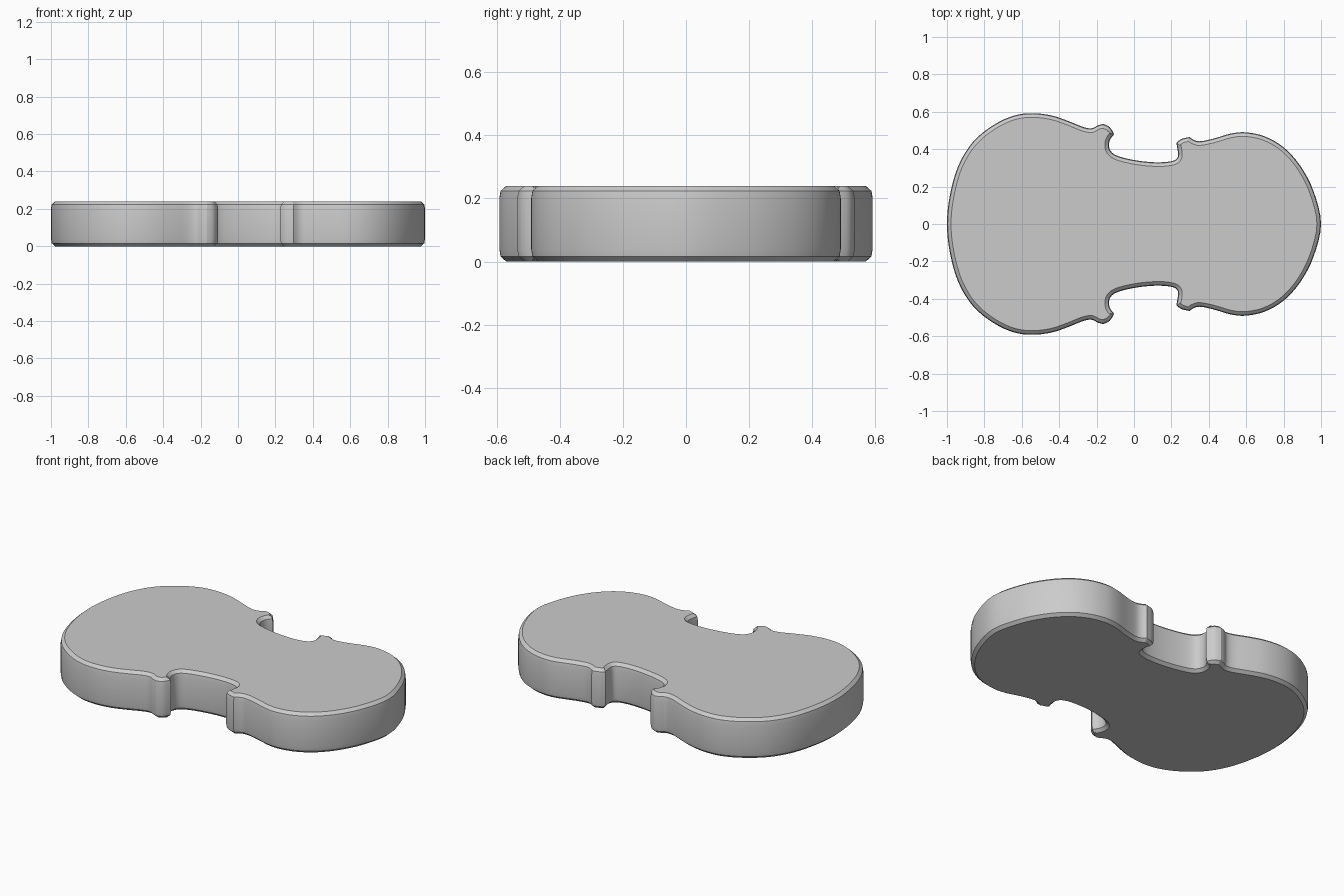
import bpy
import bmesh
import math
from mathutils import Vector

cube = bpy.data.objects.get("Cube")
if cube:
    bpy.data.objects.remove(cube, do_unlink=True)

HEIGHT = 0.24
STEPS = 4

# Half outline, split into smooth runs that meet at sharp corners
lower_bout = [(-1, 0), (-.985, .15), (-.94, .31), (-.86, .44), (-.75, .53),
              (-.64, .58), (-.54, .592), (-.44, .58), (-.35, .55), (-.27, .518),
              (-.225, .512), (-.195, .527), (-.165, .535)]
lower_tip = [(-.165, .535), (-.13, .518), (-.106, .48)]
waist = [(-.106, .48), (-.13, .445), (-.13, .4), (-.095, .367), (0, .342),
         (.11, .33), (.2, .336), (.235, .362), (.226, .435)]
upper_tip = [(.226, .435), (.255, .455), (.297, .465)]
upper_bout = [(.297, .465), (.325, .447), (.36, .443), (.43, .458), (.52, .484),
              (.6, .49), (.7, .468), (.8, .41), (.89, .31), (.96, .175), (1, 0)]


def mirrored(p):
    return Vector((p.x, -p.y))


def smooth_run(points):
    """Catmull-Rom curve through the points, without the last one."""
    pts = [Vector(p) for p in points]
    first = mirrored(pts[1]) if pts[0].y == 0 else pts[0]
    last = mirrored(pts[-2]) if pts[-1].y == 0 else pts[-1]
    pts = [first] + pts + [last]
    result = []
    for a, b, c, d in zip(pts, pts[1:], pts[2:], pts[3:]):
        for i in range(STEPS):
            t = i / STEPS
            result.append(0.5 * (2 * b + (c - a) * t + (2 * a - 5 * b + 4 * c - d) * t ** 2
                                 + (3 * b - a - 3 * c + d) * t ** 3))
    return result


def inset(loop, distance):
    """Move a counter-clockwise loop inwards with mitred corners."""
    result = []
    for i, p in enumerate(loop):
        before = (p - loop[i - 1]).normalized()
        after = (loop[(i + 1) % len(loop)] - p).normalized()
        n1 = Vector((-before.y, before.x))
        n2 = Vector((-after.y, after.x))
        result.append(p + (n1 + n2) * distance / max(1 + n1.dot(n2), 0.5))
    return result


# Full outline, mirrored across the long axis
half = []
for run in (lower_bout, lower_tip, waist, upper_tip, upper_bout):
    half += smooth_run(run)
half.append(Vector((1, 0)))
outline = [mirrored(p) for p in half] + half[-2:0:-1]

# Stacked rings: eased lower edge, straight sides, eased upper edge
edge = [(.022, 0), (.004, .016), (0, .04)]
levels = edge + [(d, HEIGHT - z) for d, z in reversed(edge)]
bm = bmesh.new()
rings = [[bm.verts.new((p.x, p.y, z)) for p in inset(outline, d)] for d, z in levels]
count = len(outline)
for low, high in zip(rings, rings[1:]):
    for i in range(count):
        j = (i + 1) % count
        bm.faces.new((low[i], low[j], high[j], high[i]))
bm.faces.new(rings[0][::-1])
bm.faces.new(rings[-1])
mesh = bpy.data.meshes.new("violin_body")
bm.to_mesh(mesh)
bm.free()

# Plain grey finish
grey = bpy.data.materials.new("light_grey")
grey.use_nodes = True
colour = (0.6, 0.6, 0.6, 1)
grey.diffuse_color = colour
grey.node_tree.nodes["Principled BSDF"].inputs["Base Color"].default_value = colour
mesh.materials.append(grey)

body = bpy.data.objects.new("violin_body", mesh)
bpy.context.collection.objects.link(body)
bpy.ops.object.select_all(action='DESELECT')
body.select_set(True)
bpy.context.view_layer.objects.active = body
bpy.ops.object.shade_smooth_by_angle(angle=math.radians(30))
